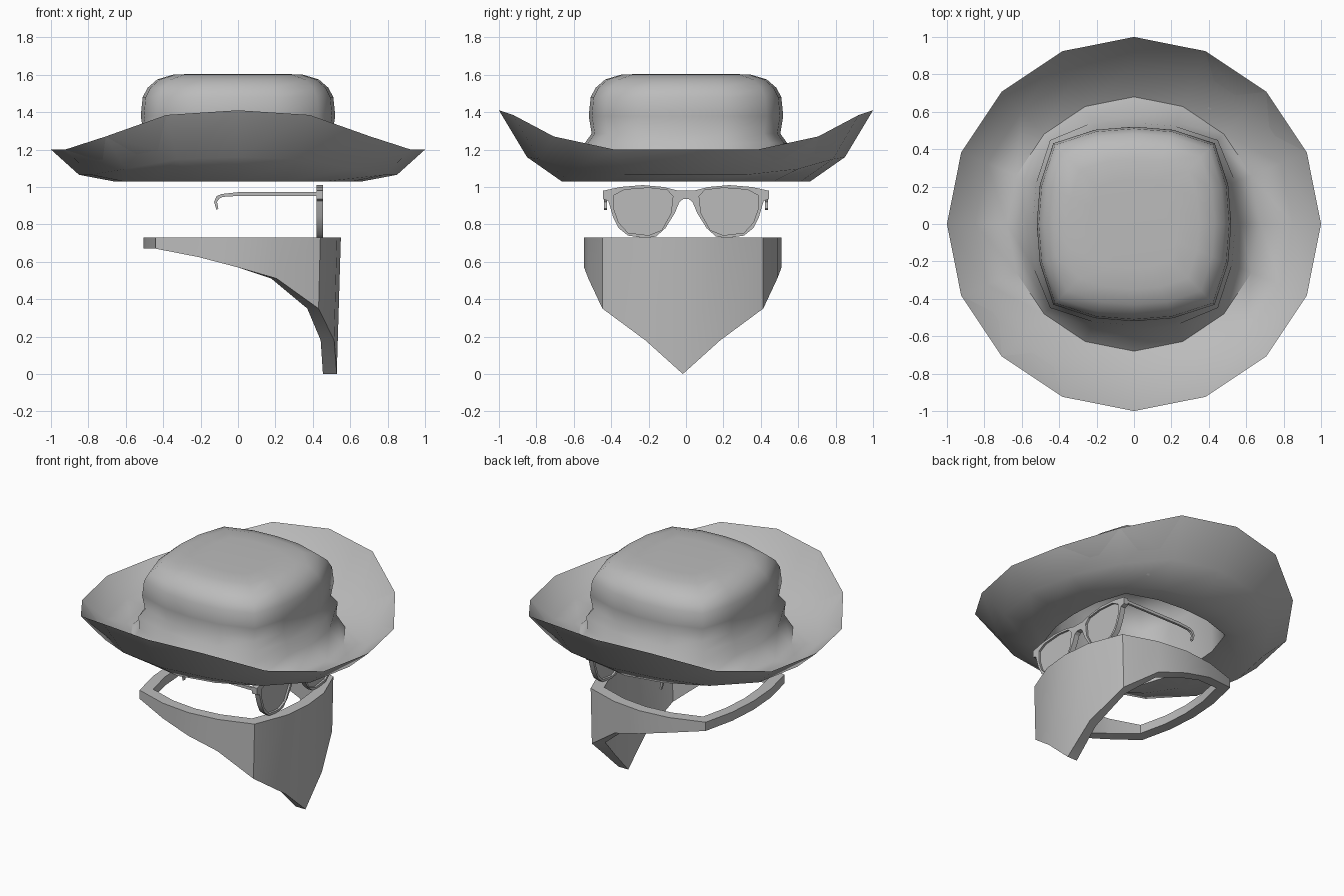
import bpy, bmesh, math
from mathutils import Matrix

if "Cube" in bpy.data.objects:
    bpy.data.objects.remove(bpy.data.objects["Cube"])

grey = bpy.data.materials.new("plain grey")
grey.use_nodes = True
COLOUR = (0.5, 0.5, 0.5, 1)
grey.diffuse_color = COLOUR
grey.node_tree.nodes["Principled BSDF"].inputs["Base Color"].default_value = COLOUR

SIDES = 16


def quarter(i):
    """Index 0..4 within a mirrored quadrant: 0 lies on the x axis, 4 on the y axis."""
    i %= 8
    return i if i <= 4 else 8 - i


def finish(obj, angle):
    bpy.ops.object.select_all(action='DESELECT')
    obj.select_set(True)
    bpy.context.view_layer.objects.active = obj
    bpy.ops.object.shade_smooth_by_angle(angle=math.radians(angle))


def loft(name, rings, wrap=False, angle=50):
    """Skin a list of rings; close the ends with caps, or join the last to the first."""
    bm = bmesh.new()
    loops = [[bm.verts.new(p) for p in ring] for ring in rings]
    pairs = list(zip(loops, loops[1:])) + ([(loops[-1], loops[0])] if wrap else [])
    for a, b in pairs:
        for i in range(SIDES):
            j = (i + 1) % SIDES
            bm.faces.new((a[i], a[j], b[j], b[i]))
    if not wrap:
        bm.faces.new(loops[0])
        bm.faces.new(loops[-1])
    bmesh.ops.recalc_face_normals(bm, faces=bm.faces)
    mesh = bpy.data.meshes.new(name)
    bm.to_mesh(mesh)
    bm.free()
    mesh.materials.append(grey)
    obj = bpy.data.objects.new(name, mesh)
    bpy.context.collection.objects.link(obj)
    finish(obj, angle)
    return obj


def slab(name, outlines, half, axes, location):
    """Extrude flat outlines (later ones are holes) into a thin solid."""
    curve = bpy.data.curves.new(name, 'CURVE')
    curve.dimensions = '2D'
    curve.fill_mode = 'BOTH'
    curve.extrude = half
    for pts in outlines:
        s = curve.splines.new('POLY')
        s.points.add(len(pts) - 1)
        for p, (u, v) in zip(s.points, pts):
            p.co = (u, v, 0, 1)
        s.use_cyclic_u = True
    curve.materials.append(grey)
    obj = bpy.data.objects.new(name, curve)
    bpy.context.collection.objects.link(obj)
    obj.matrix_world = Matrix.Translation(location) @ Matrix(axes).transposed().to_4x4()
    bpy.ops.object.select_all(action='DESELECT')
    obj.select_set(True)
    bpy.context.view_layer.objects.active = obj
    bpy.ops.object.convert(target='MESH')
    finish(obj, 30)


# Hat: squarish crown flowing into a round brim whose sides sweep upward
CROWN = [0.52, 0.545, 0.61, 0.545, 0.52]
SWEEP = [0, 0, 0.07, 0.185, 0.21]


def hat_ring(size, z, roundness=0.0, lift=0.0):
    ring = []
    for i in range(SIDES):
        a, q = math.tau * i / SIDES, quarter(i)
        r = size * (roundness + (1 - roundness) * CROWN[q])
        ring.append((r * math.cos(a), r * math.sin(a), z + lift * SWEEP[q]))
    return ring


inside = [hat_ring(0.6, 1.57), hat_ring(0.85, 1.53), hat_ring(0.93, 1.42), hat_ring(0.94, 1.04)]
brim = [hat_ring(0.665, 1.03, 1), hat_ring(0.85, 1.065, 1, 0.45), hat_ring(1, 1.2, 1, 1),
        hat_ring(0.85, 1.085, 1, 0.45), hat_ring(0.68, 1.06, 1)]
crown = [hat_ring(0.86, 1.15, 0.3), hat_ring(1.04, 1.235), hat_ring(0.97, 1.285),
         hat_ring(1, 1.38), hat_ring(0.98, 1.48), hat_ring(0.93, 1.53),
         hat_ring(0.83, 1.575), hat_ring(0.67, 1.6), hat_ring(0.45, 1.605)]
loft("hat", inside + brim + crown, angle=60)

# Bandana: a rounded-square band hanging to a point at the face side (+x)
HALF = [(0.55, 0, 0), (0.53, 0.2, 0.18), (0.44, 0.43, 0.35), (0.21, 0.505, 0.51),
        (0, 0.528, 0.57), (-0.21, 0.505, 0.625), (-0.44, 0.43, 0.67),
        (-0.49, 0.21, 0.67), (-0.505, 0, 0.67)]
BAND = HALF + [(x, -y, z) for x, y, z in HALF[-2:0:-1]]
TOP, SHIFT = 0.73, -0.017


def band_ring(scale, low):
    ring = []
    for x, y, z in BAND:
        taper = 1 - 0.04 * (TOP - z) / TOP if low and x > 0 else 1
        ring.append((x * scale * taper, y * scale + SHIFT, z if low else TOP))
    return ring


loft("bandana", [band_ring(1, True), band_ring(1, False),
                 band_ring(0.86, False), band_ring(0.86, True)], wrap=True)

# Glasses: one frame with two openings, recessed lenses and hooked arms
RIM = [(0.04, 0.98), (0.12, 1.0), (0.23, 1.01), (0.35, 1.0), (0.443, 0.98), (0.443, 0.935),
       (0.415, 0.925), (0.39, 0.84), (0.36, 0.78), (0.31, 0.74), (0.22, 0.727),
       (0.16, 0.735), (0.11, 0.78), (0.06, 0.86), (0.035, 0.92), (0.015, 0.935)]
LENS = [(0.07, 0.95), (0.1, 0.983), (0.2, 0.995), (0.33, 0.985), (0.385, 0.955), (0.385, 0.88),
        (0.36, 0.81), (0.31, 0.755), (0.2, 0.742), (0.13, 0.77), (0.08, 0.86)]


def mirror(pts):
    return [(-u, v) for u, v in reversed(pts)]


FACE = ((0, 1, 0), (0, 0, 1), (1, 0, 0))
SIDE = ((1, 0, 0), (0, 0, 1), (0, -1, 0))
slab("glasses_frame", [RIM + mirror(RIM), LENS, mirror(LENS)], 0.018, FACE, (0.437, 0, 0))
slab("left_lens", [LENS], 0.004, FACE, (0.437, 0, 0))
slab("right_lens", [mirror(LENS)], 0.004, FACE, (0.437, 0, 0))

ARM = [(0.43, 0.972), (0, 0.972), (-0.09, 0.962), (-0.115, 0.95), (-0.128, 0.92), (-0.115, 0.877),
       (-0.105, 0.885), (-0.112, 0.92), (-0.1, 0.938), (-0.08, 0.947), (0, 0.952), (0.43, 0.952)]
for side, y in (("left", 0.43), ("right", -0.43)):
    slab(side + "_arm", [ARM], 0.008, SIDE, (0, y, 0))
